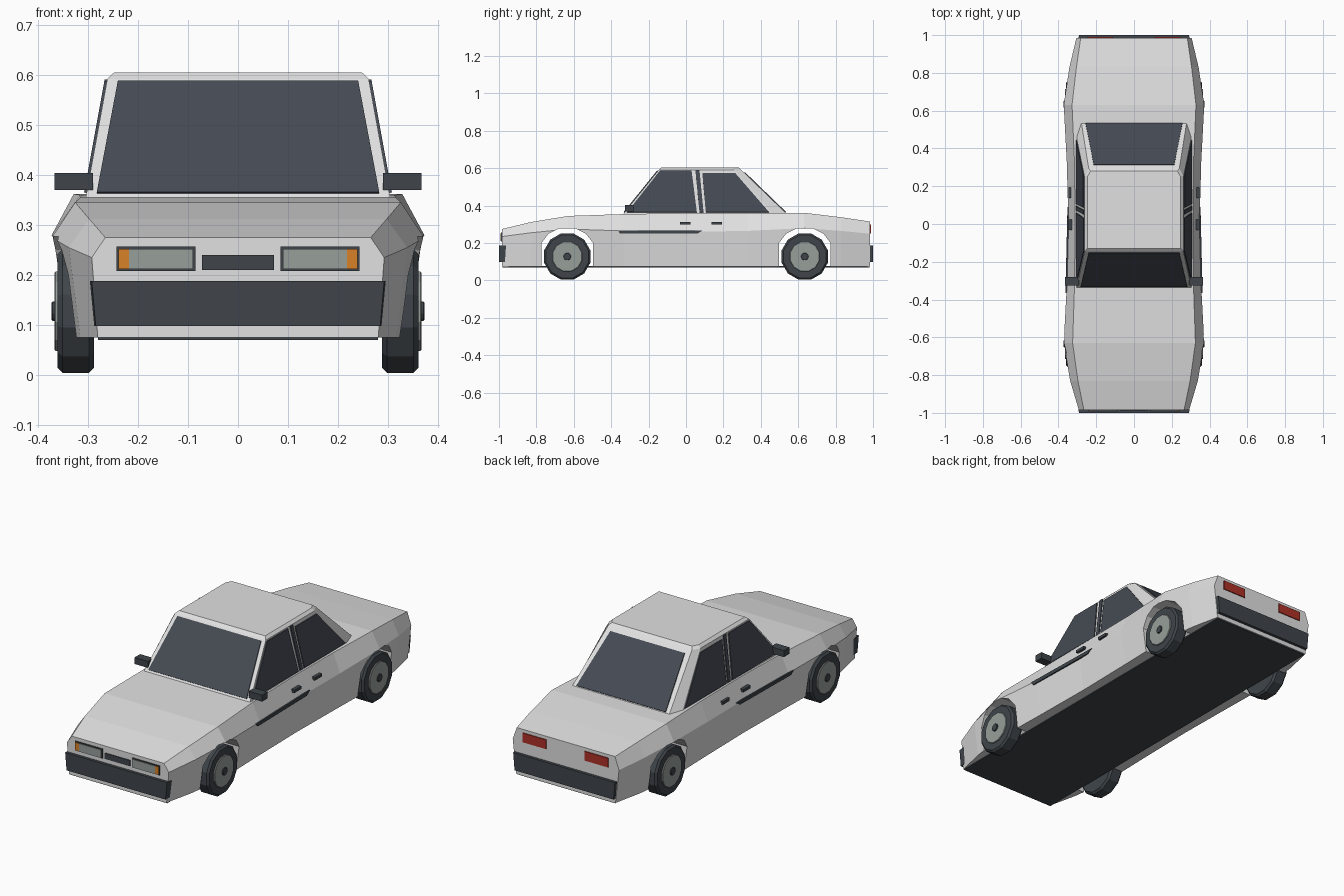
import bpy, bmesh, math
from mathutils import Vector

if "Cube" in bpy.data.objects:
    bpy.data.objects.remove(bpy.data.objects["Cube"], do_unlink=True)


def material(name, rgb):
    m = bpy.data.materials.new(name)
    m.use_nodes = True
    m.diffuse_color = (*rgb, 1)
    m.node_tree.nodes["Principled BSDF"].inputs["Base Color"].default_value = (*rgb, 1)
    return m


PAINT = material("light grey paint", (0.75, 0.75, 0.75))
GLASS = material("dark glass", (0.06, 0.07, 0.088))
TRIM = material("dark trim", (0.05, 0.06, 0.07))
METAL = material("dull grey", (0.31, 0.35, 0.33))
AMBER = material("amber", (0.68, 0.22, 0.02))
RED = material("red", (0.42, 0.03, 0.02))


def finish(name, bm, mat):
    bmesh.ops.recalc_face_normals(bm, faces=bm.faces)
    me = bpy.data.meshes.new(name)
    bm.to_mesh(me)
    bm.free()
    if mat:
        me.materials.append(mat)
    ob = bpy.data.objects.new(name, me)
    bpy.context.collection.objects.link(ob)
    return ob


def loft(name, rings, mat):
    """Skin a list of equal-length closed rings and cap both ends."""
    bm = bmesh.new()
    rows = [[bm.verts.new(p) for p in ring] for ring in rings]
    n = len(rows[0])
    for a, b in zip(rows, rows[1:]):
        for i in range(n):
            j = (i + 1) % n
            bm.faces.new((a[i], a[j], b[j], b[i]))
    bm.faces.new(rows[0])
    bm.faces.new(rows[-1])
    return finish(name, bm, mat)


def plate(name, pts, mat, depth=0.005):
    """Thin flat panel, thickened away from the middle of the car."""
    pts = [Vector(p) for p in pts]
    normal = (pts[1] - pts[0]).cross(pts[2] - pts[0]).normalized()
    middle = sum(pts, Vector()) / len(pts)
    if normal.dot(middle - Vector((0, middle.y * 0.3, 0.25))) < 0:
        normal = -normal
    return loft(name, [[p - normal * 0.003 for p in pts],
                       [p + normal * depth for p in pts]], mat)


def box(name, lo, hi, mat):
    rings = [[(lo[0], lo[1], z), (hi[0], lo[1], z), (hi[0], hi[1], z), (lo[0], hi[1], z)]
             for z in (lo[2], hi[2])]
    return loft(name, rings, mat)


def mirrored(pts, s):
    return [(s * x, y, z) for x, y, z in pts]


# Lower body: y, top half width, top height, shoulder half width, shoulder height, sill half width
STATIONS = [
    (-0.985, 0.265, 0.275, 0.292, 0.235, 0.28),
    (-0.83, 0.297, 0.312, 0.338, 0.255, 0.315),
    (-0.63, 0.325, 0.345, 0.372, 0.275, 0.342),
    (-0.33, 0.315, 0.355, 0.356, 0.265, 0.335),
    (0.0, 0.312, 0.36, 0.347, 0.26, 0.33),
    (0.33, 0.315, 0.36, 0.356, 0.265, 0.335),
    (0.63, 0.328, 0.362, 0.372, 0.28, 0.342),
    (0.83, 0.305, 0.338, 0.342, 0.265, 0.318),
    (0.985, 0.282, 0.315, 0.305, 0.25, 0.285),
]
SILL = 0.075
rings = []
for y, xt, zt, xo, zs, xb in STATIONS:
    half = [(xb, y, SILL), (xo, y, zs), (xt, y, zt)]
    rings.append(half + mirrored(half[::-1], -1))
body = loft("body", rings, PAINT)

# Wheel arches cut through the body
WHEEL_Y, WHEEL_R = 0.635, 0.128
ARCH = [(0.138, 0.0), (0.138, 0.2), (0.1, 0.25), (0.045, 0.277)]
outline = ARCH + [(-a, z) for a, z in ARCH[::-1]]
cutters = []
for c in (-WHEEL_Y, WHEEL_Y):
    cutter = loft("arch_cutter", [[(x, c + a, z) for a, z in outline] for x in (-0.6, 0.6)], PAINT)
    cutter.hide_render = True
    mod = body.modifiers.new("arch", "BOOLEAN")
    mod.operation, mod.solver, mod.object = "DIFFERENCE", "EXACT", cutter
    cutters.append(cutter)
graph = bpy.context.evaluated_depsgraph_get()
cut_mesh = bpy.data.meshes.new_from_object(body.evaluated_get(graph))
body.modifiers.clear()
body.data = cut_mesh
for cutter in cutters:
    bpy.data.objects.remove(cutter, do_unlink=True)

box("floor", (-0.28, -0.98, 0.07), (0.28, 0.98, 0.078), TRIM)


# Cabin with chamfered rear corners
def cabin_ring(z, front, side, rear):
    half = [(*front, z), (*side, z), (*rear, z)]
    return half + mirrored(half[::-1], -1)


LOW, HIGH = 0.35, 0.592
loft("cabin", [
    cabin_ring(LOW, (0.305, -0.34), (0.305, 0.47), (0.28, 0.545)),
    cabin_ring(HIGH, (0.261, -0.145), (0.261, 0.255), (0.24, 0.295)),
    cabin_ring(0.605, (0.247, -0.13), (0.247, 0.25), (0.23, 0.28)),
], PAINT)


def blend(a, b, z):
    return a + (b - a) * (z - LOW) / (HIGH - LOW)


# Front and rear glass
def end_glass(name, y_low, y_high, z0, x0, z1, x1):
    ya, yb = blend(y_low, y_high, z0), blend(y_low, y_high, z1)
    plate(name, [(-x0, ya, z0), (x0, ya, z0), (x1, yb, z1), (-x1, yb, z1)], GLASS)


end_glass("windshield", -0.34, -0.145, 0.363, 0.282, 0.585, 0.24)
end_glass("rear_window", 0.545, 0.295, 0.364, 0.256, 0.575, 0.213)

# Side glass, as (y, z) outlines laid on the cabin sides
SIDE_GLASS = {
    "front_side_window": [(-0.315, 0.364), (-0.14, 0.586), (0.03, 0.586), (0.058, 0.364)],
    "door_pillar": [(0.072, 0.364), (0.05, 0.59), (0.072, 0.59), (0.094, 0.364)],
    "rear_side_window": [(0.106, 0.364), (0.087, 0.575), (0.262, 0.575), (0.445, 0.364)],
}


def wheel_disc(name, s, y, x0, x1, r, bevel, mat, sides=12):
    """Disc on its side, with chamfered rims."""
    profile = [(x0, r - bevel), (x0 + bevel, r), (x1 - bevel, r), (x1, r - bevel)]
    turn = [2 * math.pi * (i + 0.5) / sides for i in range(sides)]
    loft(name, [[(s * x, y + q * math.sin(a), WHEEL_R + q * math.cos(a)) for a in turn]
                for x, q in profile], mat)


for s, side in ((1, "left"), (-1, "right")):
    for name, outline in SIDE_GLASS.items():
        pts = [(blend(0.305, 0.261, z), y, z) for y, z in outline]
        plate(f"{side}_{name}", mirrored(pts, s), GLASS)

    # Door trim, handles and mirrors
    stripe = [(0.358, -0.365, 0.268), (0.347, 0.09, 0.268), (0.348, 0.06, 0.25), (0.355, -0.35, 0.25)]
    plate(side + "_door_stripe", mirrored(stripe, s), TRIM)
    for name, y in (("front", -0.005), ("rear", 0.165)):
        xs = sorted((s * 0.315, s * 0.347))
        box(f"{side}_{name}_handle", (xs[0], y - 0.028, 0.298), (xs[1], y + 0.028, 0.313), TRIM)
    xs = sorted((s * 0.29, s * 0.366))
    box(side + "_mirror", (xs[0], -0.325, 0.37), (xs[1], -0.28, 0.404), TRIM)

    # Wheels
    for name, y in (("front", -WHEEL_Y), ("rear", WHEEL_Y)):
        wheel_disc(f"{side}_{name}_tyre", s, y, 0.288, 0.36, WHEEL_R, 0.01, TRIM)
        wheel_disc(f"{side}_{name}_rim", s, y, 0.33, 0.366, 0.082, 0.002, METAL)
        wheel_disc(f"{side}_{name}_hub", s, y, 0.33, 0.372, 0.02, 0.002, TRIM)

    # Lamps
    def lamp(name, x0, x1, y0, y1, z0, z1, mat):
        xs = sorted((s * x0, s * x1))
        box(f"{side}_{name}", (xs[0], y0, z0), (xs[1], y1, z1), mat)

    lamp("headlight_frame", 0.085, 0.243, -0.99, -0.98, 0.208, 0.257, TRIM)
    lamp("headlight", 0.09, 0.218, -0.993, -0.985, 0.212, 0.252, METAL)
    lamp("indicator", 0.218, 0.239, -0.993, -0.985, 0.212, 0.252, AMBER)
    lamp("tail_light", 0.11, 0.245, 0.98, 0.99, 0.25, 0.298, RED)

# Grille and bumpers
box("grille", (-0.072, -0.99, 0.21), (0.072, -0.98, 0.24), TRIM)
for name, s in (("front_bumper", -1), ("rear_bumper", 1)):
    loft(name, [[(-w, s * 0.95, z), (w, s * 0.95, z), (w - 0.004, s, z), (0.004 - w, s, z)]
                for z, w in ((0.098, 0.288), (0.188, 0.296))], TRIM)
